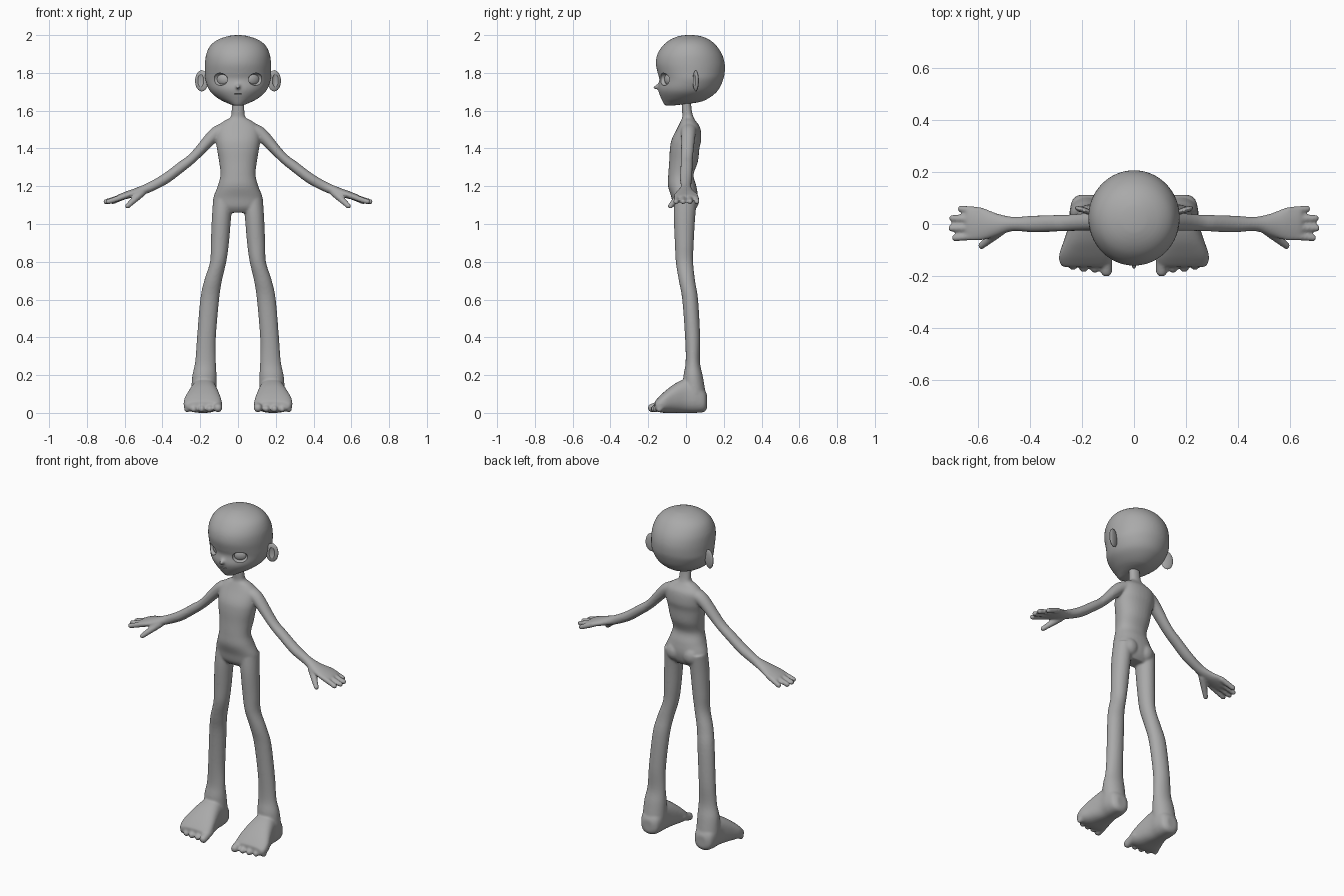
import bpy, bmesh, math
from mathutils import Vector, Matrix

if "Cube" in bpy.data.objects:
    bpy.data.objects.remove(bpy.data.objects["Cube"], do_unlink=True)

grey = bpy.data.materials.new("plain_grey")
grey.use_nodes = True
grey.diffuse_color = (0.4, 0.4, 0.4, 1)
grey.node_tree.nodes["Principled BSDF"].inputs["Base Color"].default_value = (0.4, 0.4, 0.4, 1)
X, Y, Z = Vector((1, 0, 0)), Vector((0, 1, 0)), Vector((0, 0, 1))


def spline(rings, steps=5):
    """Catmull-Rom interpolation of (x, y, z, a, b) rings."""
    p = [Vector(r) for r in rings]
    p = [p[0]] + p + [p[-1]]
    out = []
    for i in range(1, len(p) - 2):
        p0, p1, p2, p3 = p[i - 1:i + 3]
        for k in range(steps):
            t = k / steps
            out.append(0.5 * (2 * p1 + (p2 - p0) * t + (2 * p0 - 5 * p1 + 4 * p2 - p3) * t * t
                              + (3 * p1 - p0 - 3 * p2 + p3) * t ** 3))
    return out + [p[-1]]


def loft(bm, rings, u, v, side=1, power=2.0, n=32):
    """Skin of superellipse sections; side=-1 mirrors in x."""
    loops = []
    for r in spline(rings):
        loop = []
        for i in range(n):
            ang = math.tau * i / n
            c, s = math.cos(ang), math.sin(ang)
            q = Vector(r[:3]) + u * math.copysign(abs(c) ** (2 / power), c) * r[3]
            q += v * math.copysign(abs(s) ** (2 / power), s) * r[4]
            loop.append(bm.verts.new((q.x * side, q.y, q.z)))
        loops.append(loop)
    for a, b in zip(loops, loops[1:]):
        for i in range(n):
            j = (i + 1) % n
            bm.faces.new((a[i], a[j], b[j], b[i]))
    bm.faces.new(loops[0])
    bm.faces.new(loops[-1])


def ball(bm, centre, radii, turn=0.0, seg=24):
    m = Matrix.Translation(centre) @ Matrix.Rotation(turn, 4, "Z") @ Matrix.Diagonal((*radii, 1))
    bmesh.ops.create_uvsphere(bm, u_segments=seg, v_segments=seg // 2, radius=1, matrix=m)


def digit(bm, start, end, r0, r1, side=1, n=12):
    """Rounded, tapering finger, toe or nose."""
    a, b = Vector(start), Vector(end)
    for i in range(n):
        t = i / (n - 1)
        q = a.lerp(b, t)
        r = r0 + (r1 - r0) * t
        ball(bm, (q.x * side, q.y, q.z), (r, r, r), seg=16)


def make(name, bm, voxel=0, smooth=0, carve=None):
    bmesh.ops.recalc_face_normals(bm, faces=bm.faces)
    me = bpy.data.meshes.new(name)
    bm.to_mesh(me)
    bm.free()
    me.materials.append(grey)
    ob = bpy.data.objects.new(name, me)
    bpy.context.collection.objects.link(ob)
    if voxel:
        mod = ob.modifiers.new("blend", "REMESH")
        mod.mode, mod.voxel_size = "VOXEL", voxel
        mod = ob.modifiers.new("soften", "SMOOTH")
        mod.factor, mod.iterations = 0.5, smooth
    if carve:
        mod = ob.modifiers.new("carve", "BOOLEAN")
        mod.operation, mod.solver, mod.object = "DIFFERENCE", "EXACT", carve
    for o in bpy.context.selected_objects:
        o.select_set(False)
    ob.select_set(True)
    bpy.context.view_layer.objects.active = ob
    for mod in list(ob.modifiers):
        bpy.ops.object.modifier_apply(modifier=mod.name)
    bpy.ops.object.shade_smooth_by_angle(angle=math.radians(40))
    if carve:
        bpy.data.objects.remove(carve, do_unlink=True)
    return ob


# Torso and neck
bm = bmesh.new()
torso = [(1.66, 0, .032, .025), (1.6, .005, .034, .026), (1.565, .01, .04, .03),
         (1.545, .012, .075, .04), (1.51, .015, .113, .06), (1.45, .003, .118, .078),
         (1.4, -.007, .112, .078), (1.33, -.013, .1, .076), (1.26, -.027, .093, .067),
         (1.2, -.02, .108, .075), (1.14, -.007, .13, .07), (1.09, -.006, .126, .06),
         (1.06, -.005, .09, .04)]
loft(bm, [(0, y, z, a, b) for z, y, a, b in torso], X, Y, power=2.2)

leg = [(.078, 0, 1.14, .053, .06), (.087, -.008, 1.04, .051, .057), (.096, -.009, .9, .048, .05),
       (.105, -.008, .8, .043, .046), (.132, .005, .7, .047, .043), (.15, .022, .6, .05, .042),
       (.167, .035, .4, .05, .04), (.172, .036, .27, .055, .038), (.178, .038, .19, .065, .052),
       (.18, .045, .1, .068, .06)]
foot = [(.18, .112, .06, .03, .035), (.18, .095, .065, .055, .06), (.18, .05, .085, .067, .085),
        (.18, 0, .09, .07, .09), (.183, -.06, .077, .085, .077), (.187, -.115, .056, .1, .056),
        (.187, -.15, .042, .098, .036), (.187, -.165, .038, .085, .022)]
arm = [(.07, .015, 1.5, .045, .038), (.13, .012, 1.468, .038, .036), (.235, .005, 1.355, .032, .027),
       (.3, .003, 1.303, .032, .028), (.384, 0, 1.24, .032, .028), (.466, 0, 1.195, .028, .026),
       (.53, -.003, 1.17, .045, .024), (.58, 0, 1.155, .062, .021), (.63, 0, 1.14, .064, .016),
       (.645, 0, 1.135, .05, .008)]
toes = [(.106, -.203, .023), (.15, -.188, .018), (.193, -.186, .018), (.234, -.178, .017), (.269, -.158, .017)]
fingers = [(.058, .678), (.022, .71), (-.016, .714), (-.053, .7)]

for s in (1, -1):
    # Buttock, leg, foot and toes
    ball(bm, (s * .055, .018, 1.125), (.055, .052, .058))
    loft(bm, leg, X, Y, s)
    loft(bm, foot, X, Z, s, 2.5)
    for x, tip, r in toes:
        digit(bm, (x, -.115, .05), (x, tip + r, r + .003), r, r, s)
    # Arm, hand, fingers and thumb
    loft(bm, arm, Y, Vector((.5, 0, .86)), s)
    for y, tip in fingers:
        digit(bm, (.59, y * .85, 1.15), (tip - .014, y, 1.118), .016, .0145, s)
    digit(bm, (.51, -.022, 1.165), (.585, -.083, 1.095), .022, .0145, s)
make("body", bm, .006, 7)

# Eye sockets and mouth line, cut from the head
bm = bmesh.new()
tilt = math.radians(30)
for s in (1, -1):
    ball(bm, (s * .094, -.116, 1.766), (.043, .032, .033), s * tilt, 32)
ball(bm, (0, -.147, 1.688), (.03, .012, .003))
cutter = make("socket_cutter", bm)
cutter.hide_render = True

# Head: height, half width, front, back
skull = [(2, .015, 0, .04), (1.994, .055, -.04, .08), (1.975, .108, -.085, .125),
         (1.945, .146, -.122, .16), (1.9, .168, -.151, .19), (1.85, .175, -.16, .205),
         (1.8, .175, -.15, .205), (1.765, .173, -.141, .197), (1.72, .158, -.148, .178),
         (1.69, .137, -.142, .153), (1.66, .098, -.129, .11), (1.643, .064, -.121, .06),
         (1.627, .025, -.112, -.07)]
bm = bmesh.new()
loft(bm, [(0, (f + b) / 2, z, w, (b - f) / 2) for z, w, f, b in skull], X, Y, n=64)
digit(bm, (0, -.128, 1.735), (0, -.167, 1.722), .02, .008)
make("head", bm, .007, 6, cutter)

for s, label in ((1, "left"), (-1, "right")):
    # Eyeball set back in its socket
    bm = bmesh.new()
    ball(bm, (s * .076, -.086, 1.766), (.041, .023, .034), s * tilt, 32)
    make(label + "_eye", bm)
    # Ear with a shallow hollow
    turn = s * math.radians(18)
    bm = bmesh.new()
    ball(bm, (s * .198, .041, 1.76), (.017, .008, .036), turn)
    hollow = make("ear_cutter", bm)
    hollow.hide_render = True
    bm = bmesh.new()
    ball(bm, (s * .192, .052, 1.758), (.037, .012, .056), turn, 32)
    make(label + "_ear", bm, carve=hollow)
